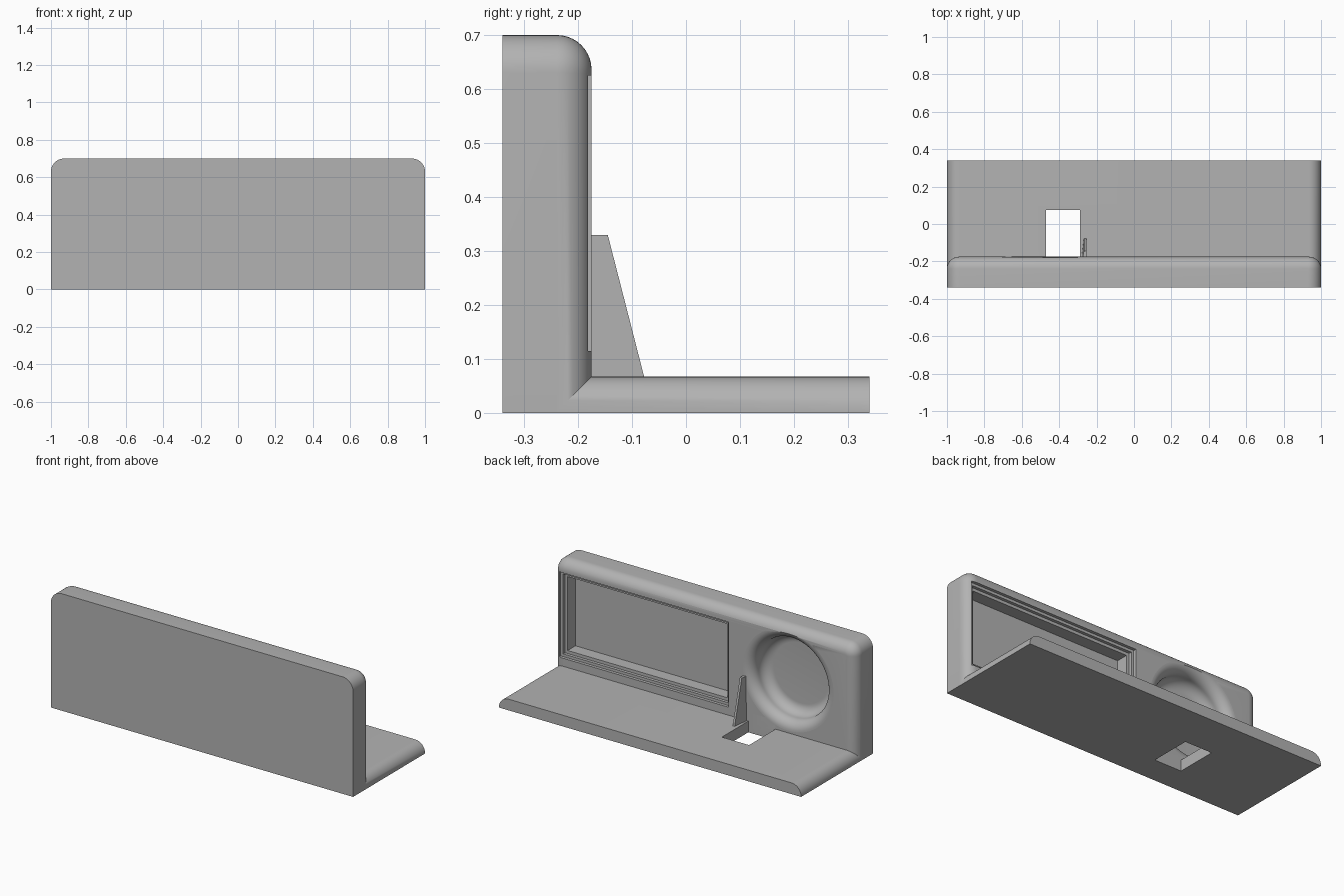
import bpy, bmesh, math
from mathutils import Matrix, Vector

if "Cube" in bpy.data.objects:
    bpy.data.objects.remove(bpy.data.objects["Cube"], do_unlink=True)

grey = bpy.data.materials.new("plain_grey")
grey.use_nodes = True
grey.diffuse_color = (0.45, 0.45, 0.45, 1)
grey.node_tree.nodes["Principled BSDF"].inputs["Base Color"].default_value = (0.45, 0.45, 0.45, 1)

BACK, FACE, TOP, DECK = -0.34, -0.175, 0.70, 0.067


def finish(name, bm):
    bmesh.ops.recalc_face_normals(bm, faces=bm.faces)
    mesh = bpy.data.meshes.new(name)
    bm.to_mesh(mesh)
    bm.free()
    mesh.materials.append(grey)
    ob = bpy.data.objects.new(name, mesh)
    bpy.context.collection.objects.link(ob)
    return ob


def box_mesh(x0, x1, y0, y1, z0, z1):
    bm = bmesh.new()
    size = Matrix.Diagonal((x1 - x0, y1 - y0, z1 - z0, 1))
    mid = Matrix.Translation(((x0 + x1) / 2, (y0 + y1) / 2, (z0 + z1) / 2))
    bmesh.ops.create_cube(bm, size=1, matrix=mid @ size)
    return bm


def round_edges(bm, radius, rule):
    edges = [e for e in bm.edges if rule(*[v.co for v in e.verts])]
    bmesh.ops.bevel(bm, geom=edges, offset=radius, segments=10, profile=0.5, affect='EDGES')


def combine(target, other, operation):
    mod = target.modifiers.new(operation.lower(), 'BOOLEAN')
    mod.operation, mod.object, mod.solver = operation, other, 'EXACT'
    bpy.context.view_layer.objects.active = target
    bpy.ops.object.modifier_apply(modifier=mod.name)
    bpy.data.objects.remove(other, do_unlink=True)


# Upright wall: round the upper corners, then the whole rim of the inner face
bm = box_mesh(-1, 1, BACK, FACE, 0, TOP)
round_edges(bm, 0.07, lambda a, b: min(a.z, b.z) > TOP - 0.01 and abs(a.x - b.x) < 0.01)
round_edges(bm, 0.064, lambda a, b: min(a.y, b.y) > FACE - 0.001 and max(a.z, b.z) > 0.01)
body = finish("body", bm)

# Base plate with rounded long sides
bm = box_mesh(-1, 1, BACK + 0.02, 0.34, 0, DECK)
round_edges(bm, 0.064, lambda a, b: min(a.z, b.z) > DECK - 0.001 and abs(a.x - b.x) < 0.01)
combine(body, finish("base", bm), 'UNION')

# Stepped rectangular window recess
for inset, depth in ((0, 0.018), (0.016, 0.036), (0.034, 0.11)):
    bm = box_mesh(-0.16 + inset, 0.965 - inset, FACE - depth, FACE + 0.05,
                  0.115 + inset, 0.625 - inset)
    combine(body, finish("window_cutter", bm), 'DIFFERENCE')

# Slot through the base
combine(body, finish("slot_cutter", box_mesh(-0.47, -0.29, FACE, 0.075, -0.05, 0.12)), 'DIFFERENCE')

# Round dish: convex rim flowing into a concave floor
R, F, N = 0.30, 0.06, 10
steps = [math.pi / 2 * i / N for i in range(N + 1)]
profile = [(0, FACE + 0.03), (R, FACE + 0.03)]
profile += [(R - F * math.sin(t), FACE - F + F * math.cos(t)) for t in steps]
profile += [(R - 2 * F + F * math.cos(t), FACE - F - F * math.sin(t)) for t in steps[1:]]
profile += [(0, FACE - 2 * F)]
bm = bmesh.new()
verts = [bm.verts.new((r, y, 0)) for r, y in profile]
edges = [bm.edges.new(pair) for pair in zip(verts, verts[1:])]
bmesh.ops.spin(bm, geom=verts + edges, cent=(0, 0, 0), axis=(0, 1, 0),
               angle=2 * math.pi, steps=64)
bmesh.ops.remove_doubles(bm, verts=bm.verts, dist=0.0005)
bmesh.ops.translate(bm, verts=bm.verts, vec=(-0.555, 0, 0.38))
combine(body, finish("dish_cutter", bm), 'DIFFERENCE')

# Tapered fin beside the slot, narrowing toward its free edge
bm = box_mesh(-0.29, -0.255, -0.26, -0.075, DECK - 0.01, 0.33)
for v in bm.verts:
    if v.co.y > -0.1:
        if v.co.z > 0.2:
            v.co.y = -0.145
        if v.co.x < -0.27:
            v.co.x = -0.268
fin = finish("fin", bm)

bpy.ops.object.select_all(action='DESELECT')
body.select_set(True)
bpy.context.view_layer.objects.active = body
bpy.ops.object.shade_smooth_by_angle(angle=math.radians(30))
